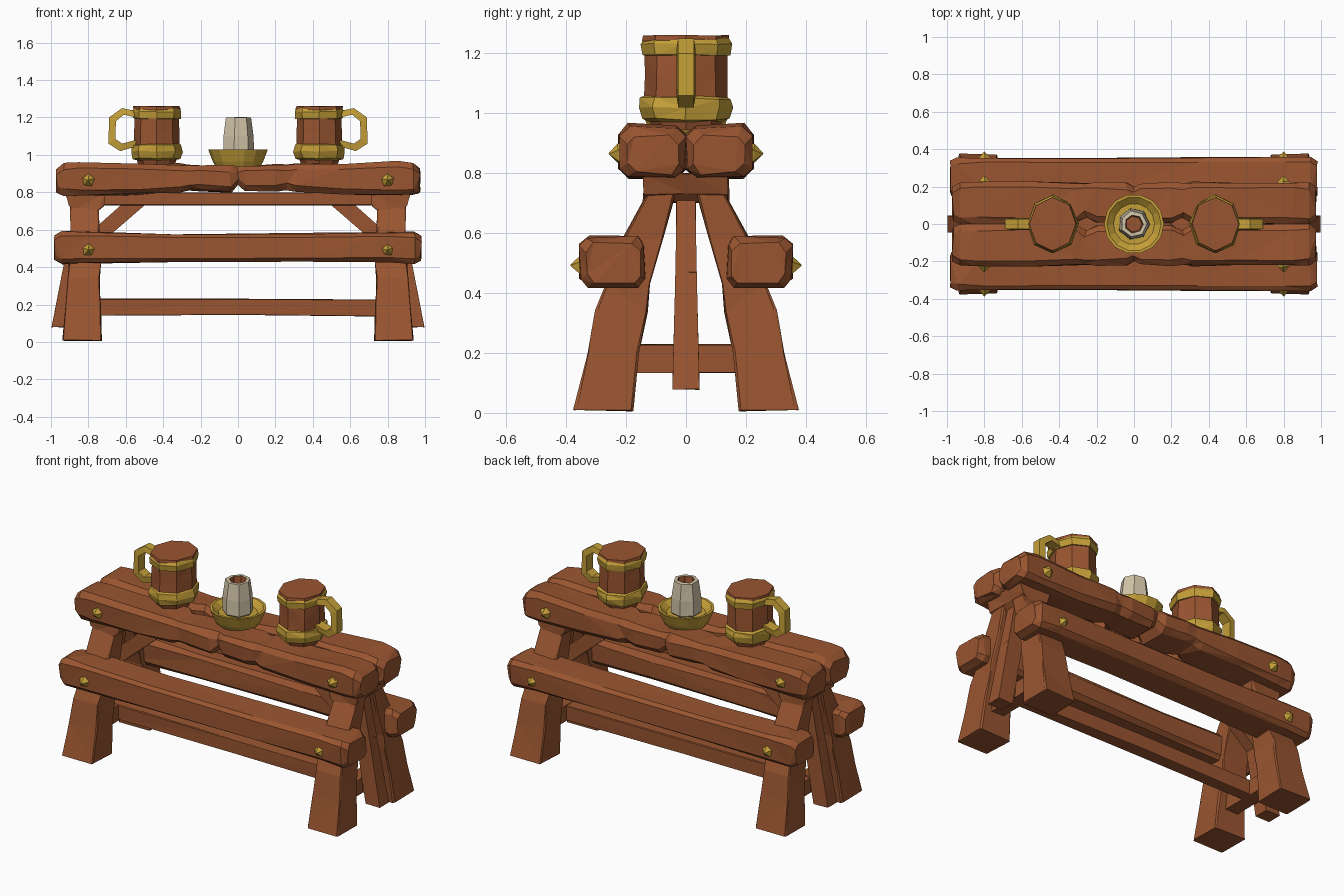
import bpy, bmesh, math, random
from mathutils import Vector

if "Cube" in bpy.data.objects:
    bpy.data.objects.remove(bpy.data.objects["Cube"])

random.seed(4)


def material(name, rgb):
    m = bpy.data.materials.new(name)
    m.diffuse_color = (*rgb, 1)
    m.use_nodes = True
    m.node_tree.nodes["Principled BSDF"].inputs["Base Color"].default_value = m.diffuse_color
    return m


WOOD = material("warm wood", (0.32, 0.091, 0.03))
GOLD = material("brass", (0.56, 0.35, 0.04))
WAX = material("candle wax", (0.64, 0.55, 0.39))


def loft(name, rings, mat, jitter=0.0, mirror=""):
    """Skin a row of equal-length rings, cap both ends, mirror on the named axes."""
    bm = bmesh.new()
    rows = [[bm.verts.new(Vector(p) + Vector([random.uniform(-jitter, jitter) for _ in range(3)]))
             for p in ring] for ring in rings]
    n = len(rows[0])
    for a, b in zip(rows, rows[1:]):
        for i in range(n):
            j = (i + 1) % n
            bm.faces.new((a[i], a[j], b[j], b[i]))
    bm.faces.new(rows[0])
    bm.faces.new(rows[-1])
    bmesh.ops.recalc_face_normals(bm, faces=bm.faces)
    if jitter:
        bmesh.ops.triangulate(bm, faces=bm.faces)
    me = bpy.data.meshes.new(name)
    bm.to_mesh(me)
    bm.free()
    me.materials.append(mat)
    ob = bpy.data.objects.new(name, me)
    bpy.context.collection.objects.link(ob)
    if mirror:
        mod = ob.modifiers.new("mirror", "MIRROR")
        mod.use_axis = ["X" in mirror, "Y" in mirror, False]
        mod.use_mirror_merge = False
    return ob


def chamfered(a0, a1, b0, b1, c):
    """Rectangle with cut corners as (a, b) points."""
    return [(a0 + c, b0), (a1 - c, b0), (a1, b0 + c), (a1, b1 - c),
            (a1 - c, b1), (a0 + c, b1), (a0, b1 - c), (a0, b0 + c)]


def beam(name, stations, c, jitter=0.006, mirror="Y"):
    """Hewn timber along x from stations (x, y0, y1, z0, z1)."""
    return loft(name, [[(x, y, z) for y, z in chamfered(y0, y1, z0, z1, c)]
                       for x, y0, y1, z0, z1 in stations], WOOD, jitter, mirror)


def post(name, stations, c, jitter=0.004, mirror="XY"):
    """Hewn timber along z from stations (z, x0, x1, y0, y1)."""
    return loft(name, [[(x, y, z) for x, y in chamfered(x0, x1, y0, y1, c)]
                       for z, x0, x1, y0, y1 in stations], WOOD, jitter, mirror)


def prism(name, outline, slices, mat, jitter=0.0, mirror="X"):
    """Outline in x-z stretched along the y slices."""
    return loft(name, [[(x, y, z) for x, z in outline] for y in slices], mat, jitter, mirror)


def lathe(name, profile, n, cx, mat, sx=1.0, jitter=0.0, mirror=""):
    """Faceted turned part from (radius, z) pairs."""
    rings = [[(cx + sx * r * math.cos(2 * math.pi * i / n), r * math.sin(2 * math.pi * i / n), z)
              for i in range(n)] for r, z in profile]
    return loft(name, rings, mat, jitter, mirror)


# Table top planks, pinched at the middle seam
half = [(-0.97, 0.02, 0.20, 0.80, 0.925), (-0.935, 0.003, 0.22, 0.784, 0.953),
        (-0.85, 0.003, 0.224, 0.784, 0.963), (-0.55, 0.004, 0.222, 0.79, 0.952),
        (-0.31, 0.004, 0.222, 0.803, 0.95), (-0.26, 0.035, 0.218, 0.815, 0.947),
        (-0.20, 0.004, 0.22, 0.808, 0.947), (-0.04, 0.003, 0.217, 0.803, 0.943)]
beam("table_plank", half + [(0, 0.012, 0.195, 0.845, 0.935)]
     + [(-s[0], *s[1:]) for s in reversed(half)], 0.03)

# Bench seats
half = [(-0.98, 0.15, 0.335, 0.435, 0.565), (-0.945, 0.138, 0.352, 0.42, 0.587),
        (-0.80, 0.137, 0.353, 0.42, 0.588), (-0.35, 0.14, 0.352, 0.425, 0.58)]
beam("bench_seat", half + [(-s[0], *s[1:]) for s in reversed(half)], 0.026)

# Splayed legs
post("leg", [(0.008, 0.73, 0.94, 0.178, 0.373), (0.20, 0.735, 0.925, 0.155, 0.328),
             (0.34, 0.74, 0.912, 0.128, 0.30), (0.43, 0.735, 0.905, 0.12, 0.27),
             (0.58, 0.74, 0.895, 0.077, 0.21), (0.73, 0.745, 0.895, 0.035, 0.135)], 0.007)

# Blocks under the table top that join the leg pairs
prism("leg_cap", [(0.71, 0.80), (0.72, 0.73), (0.75, 0.70), (0.87, 0.705), (0.90, 0.73), (0.92, 0.80)],
      [-0.14, 0, 0.14], WOOD, 0.005)

# Cross bars between each leg pair, and the long rails
prism("leg_crossbar", [(0.79, 0.135), (0.87, 0.135), (0.87, 0.228), (0.79, 0.228)],
      [-0.2, 0.2], WOOD, 0.003)
beam("low_stretcher", [(-0.88, -0.035, 0.035, 0.138, 0.232), (0, -0.04, 0.04, 0.143, 0.23),
                       (0.88, -0.035, 0.035, 0.135, 0.226)], 0.004, 0.002, "")
beam("upper_rail", [(-0.85, -0.04, 0.04, 0.73, 0.80), (0.85, -0.04, 0.04, 0.73, 0.80)], 0.004, 0, "")

# Slanted middle posts and knee braces
loft("middle_post", [[(x0, -w, z), (x1, -w, z), (x1, w, z), (x0, w, z)] for z, x0, x1, w in
                     ((0.078, 0.90, 0.998, 0.045), (0.42, 0.83, 0.93, 0.036), (0.72, 0.77, 0.87, 0.03))],
     WOOD, 0.002, "X")
prism("knee_brace", [(0.87, 0.41), (0.92, 0.47), (0.56, 0.79), (0.49, 0.74), (0.50, 0.73)],
      [-0.034, 0.034], WOOD)

# Brass studs on planks and benches
for name, y, z, depth in (("plank_stud", 0.215, 0.865, 0.042), ("bench_stud", 0.343, 0.492, 0.042)):
    loft(name, [[(0.80 + r * math.cos(a), yy, z + r * math.sin(a))
                 for a in [2 * math.pi * i / 5 + 0.4 for i in range(5)]]
                for yy, r in ((y, 0.037), (y + 0.012, 0.033), (y + depth, 0.003))], GOLD, 0.002, "XY")

# Mugs with brass bands and handles
lathe("mug_body", [(0.11, 0.945), (0.14, 1.02), (0.139, 1.12), (0.137, 1.20), (0.145, 1.245), (0.143, 1.26)],
      8, 0.435, WOOD, 0.87, 0.002, "X")
lathe("mug_lower_band", [(0.115, 0.972), (0.145, 0.98), (0.158, 1.02), (0.152, 1.05), (0.13, 1.06)],
      8, 0.435, GOLD, 0.87, 0.005, "X")
lathe("mug_upper_band", [(0.13, 1.193), (0.147, 1.195), (0.153, 1.232), (0.14, 1.252)],
      8, 0.435, GOLD, 0.87, 0.003, "X")
outer = [(0.545, 1.235), (0.62, 1.25), (0.69, 1.20), (0.692, 1.06), (0.63, 1.02), (0.545, 1.045)]
inner = [(0.545, 1.20), (0.61, 1.215), (0.653, 1.18), (0.655, 1.085), (0.62, 1.06), (0.545, 1.08)]
# Each handle ring goes round the bar at one bend
loft("mug_handle", [[(a[0], -0.026, a[1]), (a[0], 0.026, a[1]), (b[0], 0.032, b[1]), (b[0], -0.032, b[1])]
                    for a, b in zip(outer, inner)], GOLD, 0, "X")

# Candle dish and hollow candle
lathe("candle_dish", [(0.118, 0.935), (0.135, 0.965), (0.16, 1.03), (0.145, 1.03), (0.11, 1.0)],
      14, 0, GOLD)
candle = lathe("candle", [(0.02, 0.87), (0.03, 0.95), (0.087, 1.01), (0.084, 1.10), (0.071, 1.20),
                          (0.049, 1.20), (0.043, 1.15)], 7, 0, WAX, 1.0, 0.002)
candle.data.materials.append(WOOD)
for p in candle.data.polygons:
    if p.center.z > 1.14 and math.hypot(p.center.x, p.center.y) < 0.0475:
        p.material_index = 1
